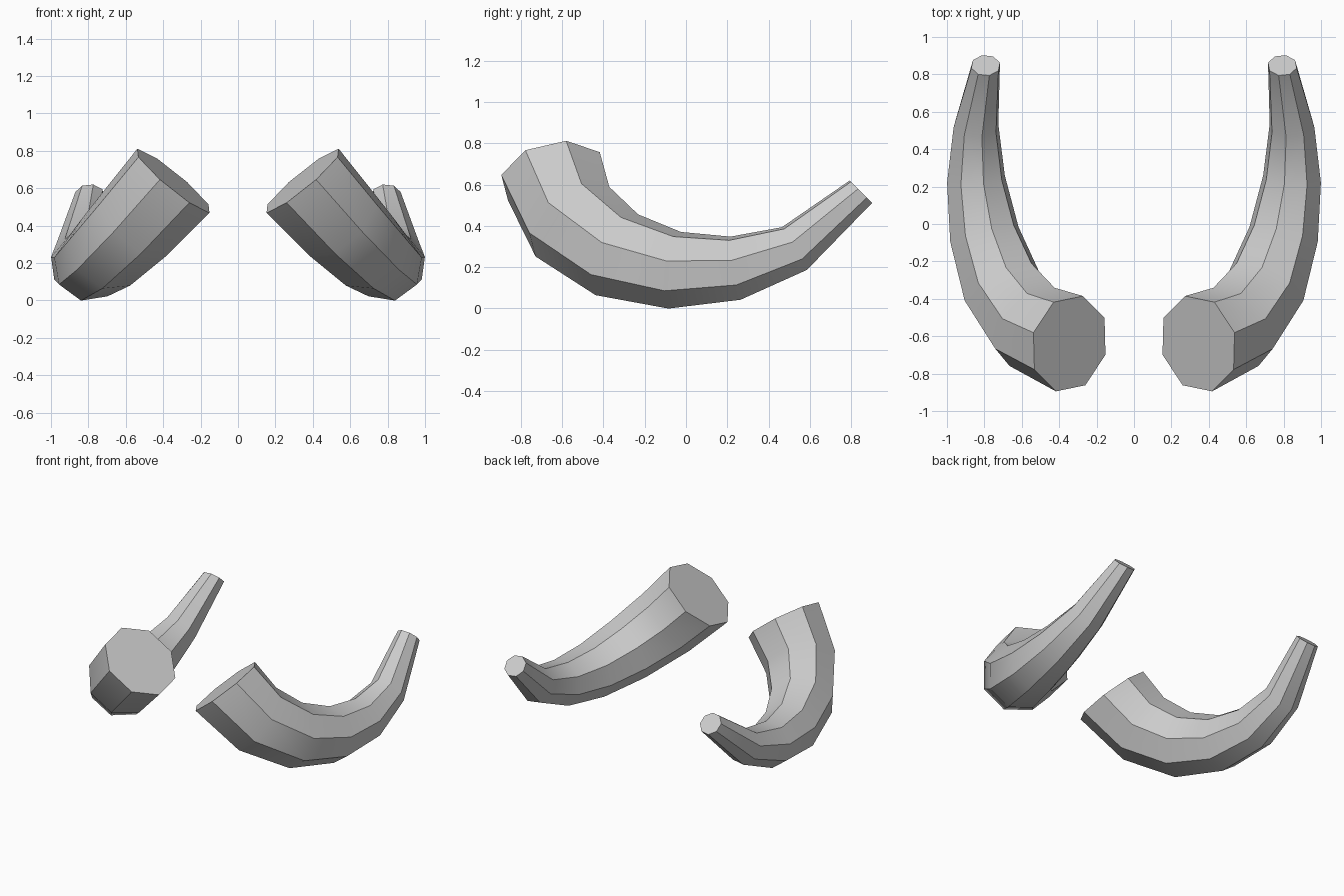
import bpy, bmesh, math
from mathutils import Vector, Quaternion

if "Cube" in bpy.data.objects:
    bpy.data.objects.remove(bpy.data.objects["Cube"])

SIDES = 8
# Centre line of one horn, from wide base to narrow tip: (x, y, z), radius
PATH = [((0.345, -0.64, 0.64), 0.265), ((0.545, -0.55, 0.42), 0.247),
        ((0.705, -0.335, 0.26), 0.222), ((0.80, -0.055, 0.185), 0.192),
        ((0.845, 0.24, 0.195), 0.160), ((0.845, 0.525, 0.29), 0.124),
        ((0.793, 0.848, 0.566), 0.079)]
points = [Vector(p) for p, r in PATH]
radii = [r for p, r in PATH]

# Ring directions: bisect neighbouring segments, fixed at the two cut ends
steps = [(b - a).normalized() for a, b in zip(points, points[1:])]
tangents = [Vector((0.63, 0.16, -0.76)).normalized()]
tangents += [(a + b).normalized() for a, b in zip(steps, steps[1:])]
tangents.append(Vector((0, 0.707, 0.707)))

# Tapered octagonal tube, its rings carried along the path without twisting
bm = bmesh.new()
arm = Vector((0.085, 0.225, 0.12))
rings = []
for i, (centre, radius, tangent) in enumerate(zip(points, radii, tangents)):
    if i:
        arm = tangents[i - 1].rotation_difference(tangent) @ arm
    arm = (arm - tangent * arm.dot(tangent)).normalized()
    rings.append([bm.verts.new(centre + Quaternion(tangent, math.tau * k / SIDES) @ arm * radius)
                  for k in range(SIDES)])
for a, b in zip(rings, rings[1:]):
    for k in range(SIDES):
        n = (k + 1) % SIDES
        bm.faces.new((a[k], a[n], b[n], b[k]))

# Flat end caps
bm.faces.new(rings[0])
bm.faces.new(rings[-1])
bmesh.ops.recalc_face_normals(bm, faces=bm.faces)

mesh = bpy.data.meshes.new("horns")
bm.to_mesh(mesh)
bm.free()
# Smooth along the length, crisp along the eight long edges
mesh.polygons.foreach_set("use_smooth", [True] * len(mesh.polygons))
mesh.set_sharp_from_angle(angle=math.radians(38))

# Matching horn on the other side
horns = bpy.data.objects.new("horns", mesh)
bpy.context.collection.objects.link(horns)
mirror = horns.modifiers.new("Mirror", 'MIRROR')
mirror.use_axis = (True, False, False)
mirror.use_mirror_merge = False
